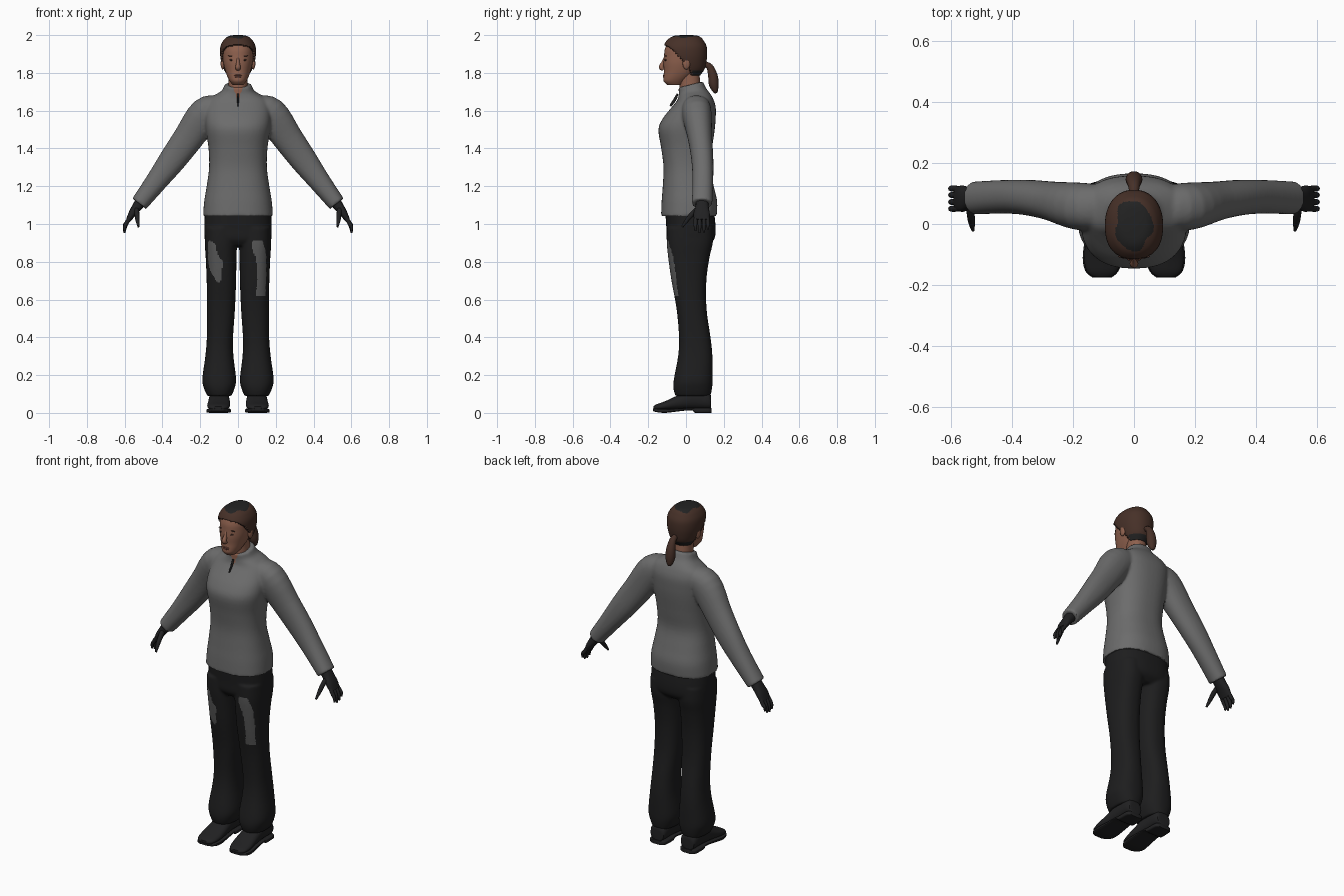
import bpy, bmesh, math
from mathutils import Vector, Matrix


def mat(name, r, g, b):
    m = bpy.data.materials.new(name)
    m.diffuse_color = (r, g, b, 1)
    return m


GREY = mat("sweater grey", 0.150, 0.150, 0.150)
DARK = mat("trouser black", 0.0125, 0.0125, 0.013)
PATCH = mat("worn patch grey", 0.10, 0.10, 0.10)
SHOE = mat("shoe black", 0.015, 0.015, 0.016)
HAIR = mat("hair brown", 0.062, 0.030, 0.021)
CAP = mat("crown black", 0.016, 0.016, 0.016)
SKIN = mat("skin", 0.27, 0.118, 0.075)
LIP = mat("lip", 0.20, 0.075, 0.055)
EYE = mat("eye dark", 0.05, 0.025, 0.02)
Y = Vector((0, 1, 0))


def smooth_rows(rows, sub):
    """Catmull-Rom interpolation between rows of numbers."""
    out = []
    for i in range(len(rows) - 1):
        p0, p1, p2, p3 = (rows[max(0, min(len(rows) - 1, i + k))] for k in (-1, 0, 1, 2))
        for j in range(sub):
            t = j / sub
            out.append([0.5 * (2 * b + (c - a) * t + (2 * a - 5 * b + 4 * c - d) * t * t
                               + (3 * b - a - 3 * c + d) * t ** 3)
                        for a, b, c, d in zip(p0, p1, p2, p3)])
    return out + [list(rows[-1])]


def loft(bm, sections, n=32, e=2.2):
    """Skin superellipse sections given as (centre, u, v)."""
    loops = []
    for c, u, v in sections:
        loop = []
        for k in range(n):
            a = 2 * math.pi * k / n
            ca, sa = math.cos(a), math.sin(a)
            loop.append(bm.verts.new(c + u * math.copysign(abs(ca) ** (2 / e), ca)
                                     + v * math.copysign(abs(sa) ** (2 / e), sa)))
        loops.append(loop)
    faces = []
    for a, b in zip(loops, loops[1:]):
        for k in range(n):
            faces.append(bm.faces.new((a[k], a[(k + 1) % n], b[(k + 1) % n], b[k])))
    faces += [bm.faces.new(loops[0][::-1]), bm.faces.new(loops[-1])]
    bmesh.ops.recalc_face_normals(bm, faces=faces)


def upright(bm, rows, sub=4, n=32, e=2.2, s=1):
    """Rows: z, x min, x max, y front, y back, tilt."""
    secs = []
    for z, x0, x1, y0, y1, t in smooth_rows(rows, sub):
        h = (y1 - y0) / 2
        secs.append((Vector((s * (x0 + x1) / 2, (y0 + y1) / 2, z)),
                     Vector(((x1 - x0) / 2, 0, 0)), Vector((0, h, t * h))))
    loft(bm, secs, n, e)


def tube(bm, rows, sub=4, n=16, e=2.0, s=1):
    """Rows: x, y, z, side radius, depth radius."""
    rows = smooth_rows(rows, sub)
    pts = [Vector((s * r[0], r[1], r[2])) for r in rows]
    secs = []
    for i, r in enumerate(rows):
        d = (pts[min(i + 1, len(pts) - 1)] - pts[max(i - 1, 0)]).normalized()
        side = d.cross(Y).normalized()
        secs.append((pts[i], side * r[3], side.cross(d) * r[4]))
    loft(bm, secs, n, e)


def ball(bm, c, r):
    m = Matrix.Translation(c) @ Matrix.Diagonal((*r, 1))
    bmesh.ops.create_uvsphere(bm, u_segments=16, v_segments=10, radius=1, matrix=m)


def finish(name, bm, mats, rule=None, voxel=0, angle=40):
    me = bpy.data.meshes.new(name)
    bm.to_mesh(me)
    bm.free()
    ob = bpy.data.objects.new(name, me)
    bpy.context.collection.objects.link(ob)
    if voxel:                      # fuse overlapping lofts into one skin
        r = ob.modifiers.new("fuse", "REMESH")
        r.mode, r.voxel_size = "VOXEL", voxel
        sm = ob.modifiers.new("soften", "SMOOTH")
        sm.factor, sm.iterations = 0.5, 5
        dg = bpy.context.evaluated_depsgraph_get()
        me = bpy.data.meshes.new_from_object(ob.evaluated_get(dg))
        ob.modifiers.clear()
        ob.data = me
        me.name = name
    me.materials.clear()
    for m in mats:
        me.materials.append(m)
    for p in me.polygons:
        p.use_smooth = True
        p.material_index = rule(p.center) if rule else 0
    me.set_sharp_from_angle(angle=math.radians(angle))
    return ob


def lerp(table, z):
    """Piecewise linear lookup in rows sorted by falling first value."""
    for a, b in zip(table, table[1:]):
        if b[0] <= z <= a[0]:
            t = (a[0] - z) / (a[0] - b[0])
            return [p + (q - p) * t for p, q in zip(a[1:], b[1:])]
    return None


# sweater: torso and both sleeves
bm = bmesh.new()
body = [(1.042, .185, -.132, .163, 0), (1.12, .179, -.129, .165, 0), (1.2, .166, -.123, .147, 0),
        (1.3, .153, -.119, .127, 0), (1.4, .156, -.131, .138, 0), (1.5, .171, -.146, .152, 0),
        (1.56, .175, -.122, .157, 0), (1.62, .172, -.074, .157, 0), (1.66, .158, -.046, .143, .05),
        (1.685, .118, -.04, .126, .1), (1.705, .086, -.038, .108, .15), (1.738, .07, -.04, .09, .25)]
upright(bm, [(z, -w, w, a, b, t) for z, w, a, b, t in body], n=48, e=2.4)
sleeve = [(.09, .055, 1.62, .06, .07), (.17, .057, 1.585, .088, .078), (.265, .075, 1.452, .08, .064),
          (.35, .087, 1.335, .071, .058), (.43, .089, 1.228, .058, .055), (.523, .085, 1.107, .046, .054)]
for s in (1, -1):
    tube(bm, sleeve, n=32, e=2.2, s=s)
finish("sweater", bm, [GREY, SKIN],
       lambda c: int(c.y < .02 and c.z > 1.655 and abs(c.x) < (c.z - 1.65) * .35), voxel=.0075)

# zip below the open collar
bm = bmesh.new()
tube(bm, [(0, -.045, 1.69, .006, .004), (0, -.058, 1.66, .005, .008), (0, -.083, 1.625, .003, .006)])
finish("zip", bm, [CAP])

# trousers: hips and flared legs with worn patches
bm = bmesh.new()
upright(bm, [(.885, -.13, .13, -.075, .115, 0), (.92, -.172, .172, -.1, .15, 0),
             (.98, -.178, .178, -.104, .157, 0), (1.07, -.175, .175, -.11, .148, 0)], n=48, e=2.5)
leg = [(.09, .035, .163, -.056, .13, 0), (.13, .018, .18, -.067, .138, 0), (.18, .01, .189, -.064, .141, 0),
       (.3, .024, .173, -.042, .14, 0), (.4, .026, .165, -.037, .13, 0), (.55, .016, .164, -.05, .109, 0),
       (.7, .01, .166, -.077, .108, 0), (.82, .008, .171, -.094, .124, 0), (.9, .004, .176, -.102, .142, 0),
       (.98, .0, .176, -.102, .145, 0)]
for s in (1, -1):
    upright(bm, leg, e=2.4, s=s)
LEFT = [(.91, .075, .13), (.86, .078, .145), (.82, .095, .15), (.73, .105, .15), (.62, .095, .145)]
RIGHT = [(.91, -.16, -.145), (.895, -.16, -.12), (.84, -.158, -.108), (.8, -.158, -.08),
         (.76, -.15, -.085), (.69, -.11, -.092)]


def worn(c):
    span = lerp(LEFT if c.x > 0 else RIGHT, c.z)
    return int(bool(span) and c.y < -.01 and span[0] < c.x < span[1])


finish("trousers", bm, [DARK, PATCH], worn, voxel=.007)

# shoes: rows are y, x centre, half width, bottom, top
upper = [(.133, .1, .03, .02, .08), (.12, .1, .048, .018, .11), (.04, .1, .052, .018, .13),
         (-.05, .1, .058, .016, .09), (-.11, .103, .06, .014, .062), (-.155, .105, .05, .014, .046),
         (-.173, .105, .028, .016, .034)]
sole = [(.136, .1, .034, .0, .024), (.12, .1, .052, .0, .026), (.05, .1, .054, .0, .026),
        (.03, .1, .054, .014, .026), (-.04, .1, .06, .008, .024), (-.11, .103, .065, .0, .022),
        (-.155, .105, .054, .004, .022), (-.176, .105, .03, .01, .022)]
for s, side in ((1, "left"), (-1, "right")):
    bm = bmesh.new()
    for rows, e in ((upper, 2.3), (sole, 5)):
        loft(bm, [(Vector((s * x, y, (a + b) / 2)), Vector((w, 0, 0)), Vector((0, 0, (b - a) / 2)))
                  for y, x, w, a, b in smooth_rows(rows, 3)], 28, e)
    finish(side + "_shoe", bm, [SHOE])

    # gloved hand: palm, four fingers and thumb
    bm = bmesh.new()
    tube(bm, [(.51, .085, 1.125, .03, .033), (.535, .085, 1.09, .026, .035),
              (.56, .083, 1.055, .02, .043), (.58, .083, 1.02, .013, .04)], s=s, e=2.5)
    for y0, y1, drop in ((.052, .05, .01), (.073, .072, 0), (.094, .095, .004), (.113, .116, .02)):
        tube(bm, [(.572, y0, 1.035, .011, .011), (.59, y1, 1.005, .011, .0105),
                  (.6, y1, .975 + drop, .009, .009), (.601, y1, .952 + drop, .005, .005)],
             sub=3, n=10, s=s)
    tube(bm, [(.54, .07, 1.085, .014, .014), (.535, .035, 1.055, .013, .014),
              (.532, .005, 1.02, .011, .011), (.527, -.02, .985, .005, .006)], sub=3, n=10, s=s)
    finish(side + "_glove", bm, [SHOE])

# head, neck, nose and ears
bm = bmesh.new()
skull = [(1.735, .028, -.098, -.02), (1.755, .043, -.118, 0), (1.78, .056, -.119, .03),
         (1.81, .067, -.117, .06), (1.85, .077, -.119, .085), (1.89, .081, -.116, .096),
         (1.925, .081, -.112, .097), (1.96, .07, -.094, .082), (1.985, .035, -.05, .04)]
upright(bm, [(z, -w, w, a, b, 0) for z, w, a, b in skull], n=40)
upright(bm, [(1.66, -.055, .055, -.035, .08, 0), (1.74, -.05, .05, -.034, .075, 0),
             (1.82, -.05, .05, -.04, .07, 0)])
tube(bm, [(0, -.108, 1.885, .006, .007), (0, -.12, 1.855, .009, .01),
          (0, -.13, 1.83, .014, .014), (0, -.118, 1.818, .012, .008)], n=12)
for s in (1, -1):
    ball(bm, (s * .081, .002, 1.85), (.011, .02, .032))
finish("head", bm, [SKIN], angle=60)

# lips, eyes and brows
bm = bmesh.new()
ball(bm, (0, -.116, 1.787), (.022, .006, .004))
ball(bm, (0, -.116, 1.779), (.019, .006, .005))
finish("lips", bm, [LIP])
bm = bmesh.new()
for s in (1, -1):
    ball(bm, (s * .032, -.107, 1.868), (.013, .006, .005))
    ball(bm, (s * .034, -.106, 1.89), (.019, .005, .003))
finish("eyes_and_brows", bm, [EYE])

# hair: shell around the skull, open at the face, black on the crown and nape
bm = bmesh.new()
shell = [(1.785, .06, -.1, .074), (1.82, .077, -.11, .098), (1.86, .089, -.12, .108),
         (1.9, .095, -.124, .112), (1.94, .093, -.12, .109), (1.97, .079, -.103, .094),
         (1.987, .062, -.083, .08), (1.997, .042, -.058, .06), (2.0, .015, -.02, .025)]
upright(bm, [(z, -w, w, a, b, 0) for z, w, a, b in shell], sub=6, n=64)
HAIRLINE = [(2.01, -.3), (1.962, -.14), (1.935, -.085), (1.88, -.03), (1.83, .012), (1.77, .04)]
bare = [f for f in bm.faces
        if f.calc_center_median().y < lerp(HAIRLINE, f.calc_center_median().z)[0]
        or f.calc_center_median().z < 1.786]
bmesh.ops.delete(bm, geom=bare, context="FACES")
hair = finish("hair", bm, [HAIR, CAP], lambda c: int(
    (c.z > 1.96 and (c.x / .06) ** 2 + (c.y / .083) ** 2 < 1 + .2 * math.sin(c.y * 60 + c.x * 40))
    or (c.z < 1.815 and c.y > .035)))
thick = hair.modifiers.new("thickness", "SOLIDIFY")
thick.thickness, thick.offset = .012, -1

# ponytail
bm = bmesh.new()
tube(bm, [(0, .09, 1.85, .014, .014), (0, .125, 1.832, .019, .018), (0, .142, 1.785, .026, .025),
          (0, .147, 1.74, .027, .026), (0, .155, 1.705, .017, .015), (0, .158, 1.692, .005, .005)], n=20)
finish("ponytail", bm, [HAIR])
